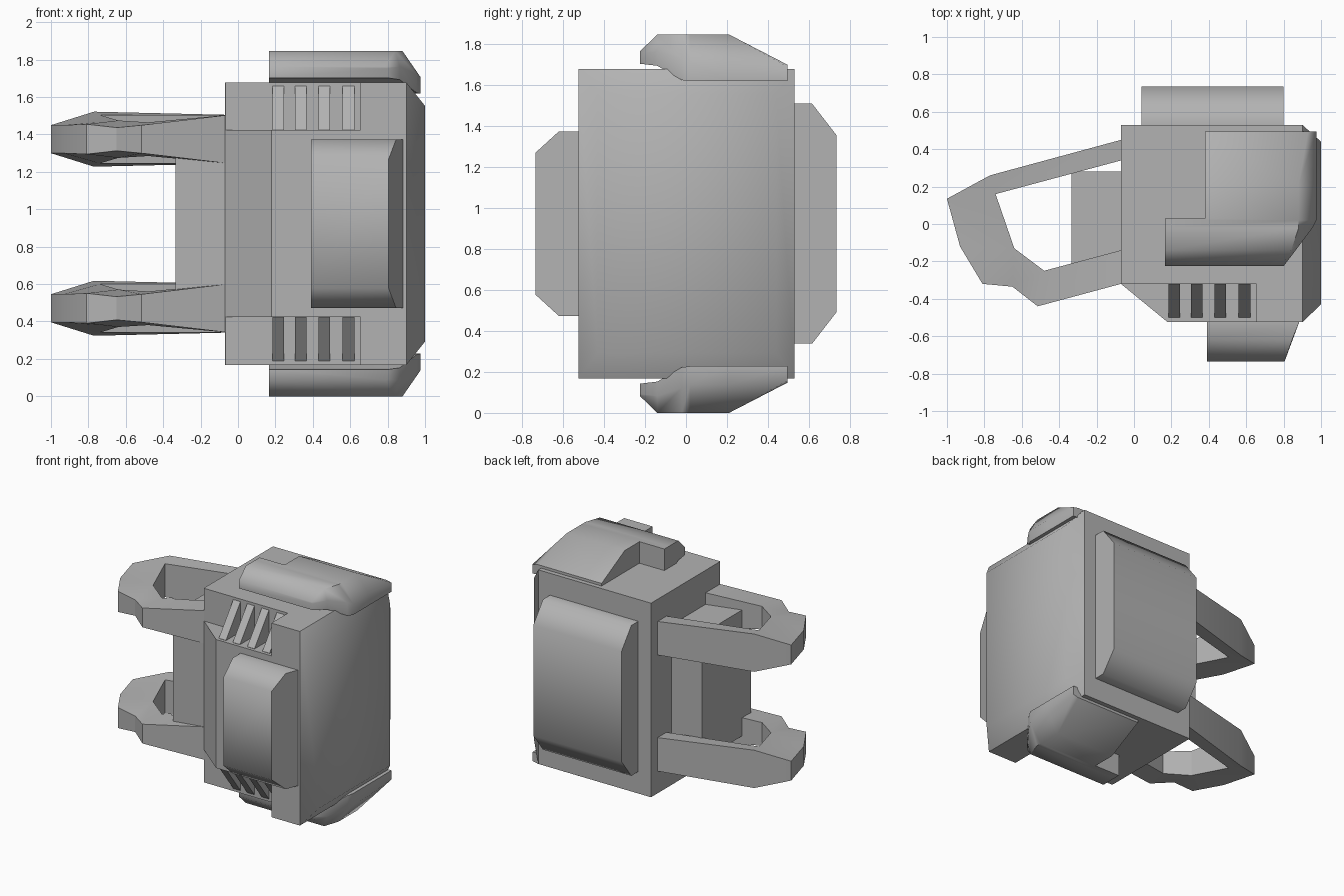
import bpy
import bmesh
import math

cube = bpy.data.objects.get("Cube")
if cube:
    bpy.data.objects.remove(cube, do_unlink=True)

MID = 0.9225  # height of the plane of symmetry
HALF = 0.755  # half height of the main body

grey = bpy.data.materials.new("plain_grey")
grey.use_nodes = True
grey.diffuse_color = (0.45, 0.45, 0.45, 1)
grey.node_tree.nodes["Principled BSDF"].inputs["Base Color"].default_value = (0.45, 0.45, 0.45, 1)


def loft(name, rings):
    """Skin a closed solid through rings of equal point count; z is relative to MID."""
    bm = bmesh.new()
    rows = [[bm.verts.new(p) for p in ring] for ring in rings]
    n = len(rows[0])
    for a, b in zip(rows, rows[1:]):
        for i in range(n):
            j = (i + 1) % n
            bm.faces.new((a[i], a[j], b[j], b[i]))
    bm.faces.new(rows[0])
    bm.faces.new(rows[-1])
    bmesh.ops.remove_doubles(bm, verts=bm.verts, dist=0.0001)
    bmesh.ops.recalc_face_normals(bm, faces=bm.faces)
    mesh = bpy.data.meshes.new(name)
    bm.to_mesh(mesh)
    bm.free()
    mesh.materials.append(grey)
    obj = bpy.data.objects.new(name, mesh)
    obj.location.z = MID
    bpy.context.collection.objects.link(obj)
    return obj


def box(name, x, y, z):
    return loft(name, [[(px, y[0], z[0]), (px, y[1], z[0]), (px, y[1], z[1]), (px, y[0], z[1])] for px in x])


def activate(obj):
    bpy.ops.object.select_all(action='DESELECT')
    obj.select_set(True)
    bpy.context.view_layer.objects.active = obj


def cut(obj, cutter):
    activate(obj)
    mod = obj.modifiers.new("cut", 'BOOLEAN')
    mod.operation = 'DIFFERENCE'
    mod.solver = 'EXACT'
    mod.object = cutter
    bpy.ops.object.modifier_apply(modifier=mod.name)
    bpy.data.objects.remove(cutter, do_unlink=True)


def smooth(obj, degrees=56):
    activate(obj)
    bpy.ops.object.shade_smooth_by_angle(angle=math.radians(degrees))


def mirror_z(obj):
    mod = obj.modifiers.new("mirror", 'MIRROR')
    mod.use_axis = (False, False, True)
    mod.use_mirror_merge = False


# Main body with a chamfered corner and a stepped notch at top and bottom
outline = [(-0.07, 0.53), (-0.07, -0.32), (0.18, -0.525), (0.9, -0.525), (0.9, 0.53)]
body = loft("main_body", [[(x, y, z) for x, y in outline] for z in (-HALF, HALF)])
for side in (-1, 1):
    cut(body, box("notch_cutter", (-0.3, 0.655), (-0.8, -0.322), (side * 0.5, side * 1.0)))

# Tapered end cap
cap = loft("end_cap", [[(x, -f, -h), (x, b, -h), (x, b, h), (x, -f, h)]
                       for x, f, b, h in ((0.9, 0.525, 0.53, HALF), (1.0, 0.43, 0.44, 0.63))])
smooth(cap, 62)

# Wedge fins in the notches
for i, x in enumerate((0.185, 0.305, 0.43, 0.56)):
    fin = loft("vent_fin_%d" % (i + 1), [[(px, -0.31, 0.49), (px, -0.5, 0.49), (px, -0.5, 0.502),
                                          (px, -0.322, 0.735), (px, -0.31, 0.735)]
                                         for px in (x, x + 0.062)])
    mirror_z(fin)


# Padded plates on the front and back
def plate(name, depths, heights, left, rights):
    d0, d1, d2 = depths
    h1, h2 = heights
    half = [(d0, h1, rights[0]), (d1, h1, rights[1]), (d2, h2, rights[2])]
    section = [(y, -h, r) for y, h, r in half] + [(y, h, r) for y, h, r in reversed(half)]
    obj = loft(name, [[(left, y, h) for y, h, r in section], [(r, y, h) for y, h, r in section]])
    smooth(obj)


plate("front_plate", (-0.52, -0.62, -0.735), (0.45, 0.345), 0.39, (0.885, 0.845, 0.805))
plate("back_plate", (0.52, 0.615, 0.735), (0.585, 0.43), 0.04, (0.8, 0.8, 0.8))

# Top and bottom pads: y, underside, top, ridge x, outer x, outer z
stations = [(-0.225, 0.78, 0.84, 0.79, 0.80, 0.83),
            (-0.14, 0.77, 0.9225, 0.84, 0.865, 0.84),
            (-0.02, 0.70, 0.9225, 0.88, 0.955, 0.80),
            (0.02, 0.695, 0.9225, 0.88, 0.975, 0.785),
            (0.21, 0.695, 0.9225, 0.88, 0.975, 0.785),
            (0.495, 0.695, 0.775, 0.93, 0.975, 0.765)]
pad = loft("end_pad", [[(0.165, y, low), (0.165, y, top), (ridge, y, top), (outer, y, z), (outer, y, low)]
                       for y, low, top, ridge, outer, z in stations])
cut(pad, box("step_cutter", (0.0, 0.38), (0.03, 0.8), (0.5, 1.2)))
smooth(pad)
mirror_z(pad)

# Centre block between the arms
box("centre_block", (-0.335, 0.0), (-0.32, 0.28), (-0.49, 0.49))

# Looped arms: outer x, outer y, half height, inner x, inner y, inner half height
CENTRE = 0.452
arm_path = [(-0.05, 0.455, 0.13, -0.05, 0.345, 0.13),
            (-0.77, 0.26, 0.147, -0.74, 0.16, 0.13),
            (-1.0, 0.135, 0.075, -0.74, 0.16, 0.13),
            (-0.93, -0.12, 0.075, -0.64, -0.13, 0.10),
            (-0.81, -0.32, 0.08, -0.64, -0.13, 0.10),
            (-0.65, -0.335, 0.062, -0.64, -0.13, 0.10),
            (-0.515, -0.44, 0.075, -0.48, -0.25, 0.09),
            (-0.05, -0.315, 0.13, -0.05, -0.135, 0.13)]
arm = loft("looped_arm", [[(ox, oy, CENTRE - oh), (ox, oy, CENTRE + oh),
                           (ix, iy, CENTRE + ih), (ix, iy, CENTRE - ih)]
                          for ox, oy, oh, ix, iy, ih in arm_path])
smooth(arm, 25)
mirror_z(arm)
